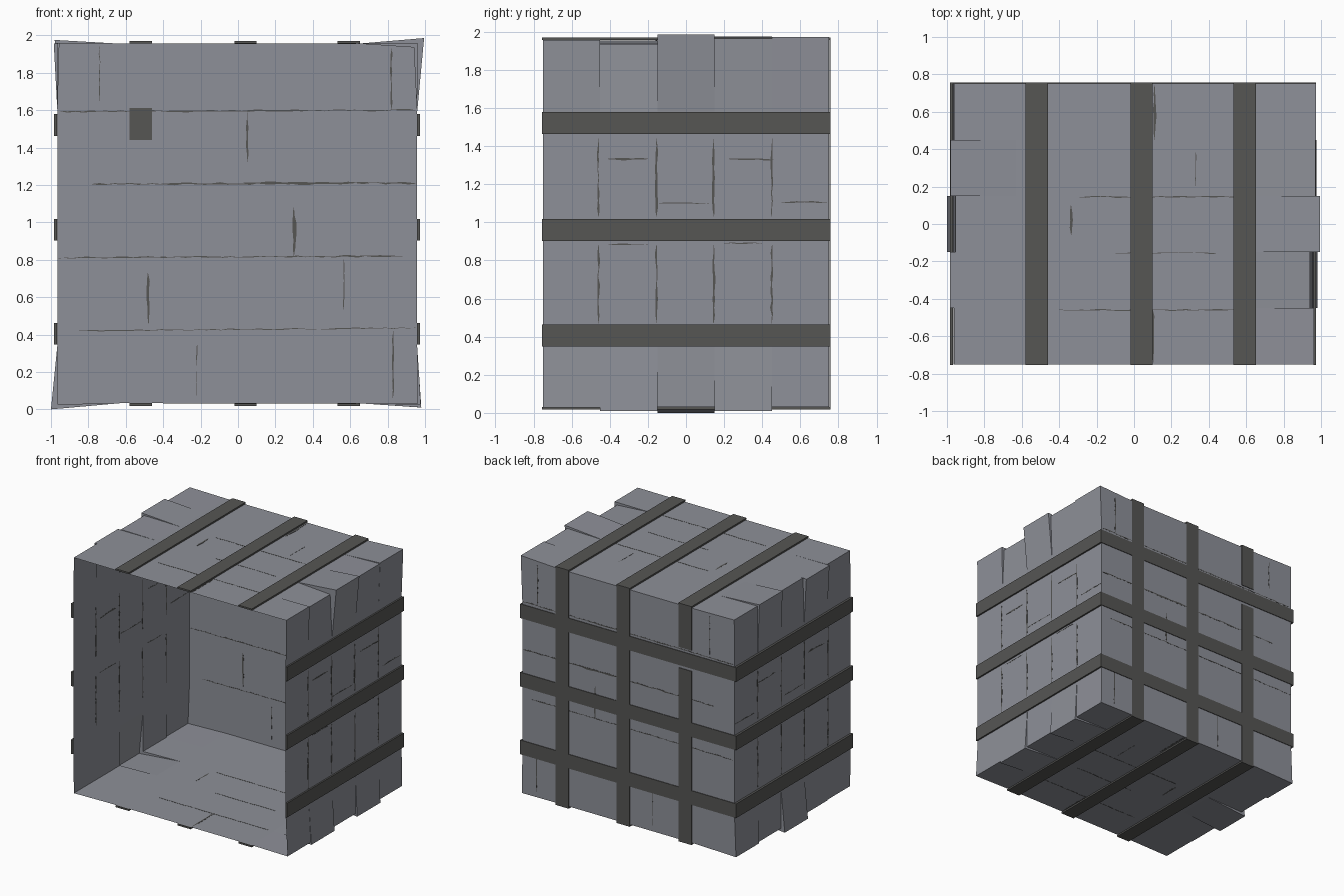
import bpy, bmesh, random
from mathutils import Vector

if "Cube" in bpy.data.objects:
    bpy.data.objects.remove(bpy.data.objects["Cube"])

random.seed(4)


def material(name, rgb):
    m = bpy.data.materials.new(name)
    m.diffuse_color = (*rgb, 1)
    m.use_nodes = True
    m.node_tree.nodes["Principled BSDF"].inputs["Base Color"].default_value = m.diffuse_color
    return m


GREY = material("wall grey", (0.27, 0.28, 0.315))
DARK = material("strap dark grey", (0.092, 0.092, 0.088))

# Wall positions
L, R, B, T, BACK = -0.965, 0.957, 0.033, 1.955, 0.75


def finish(bm, name, mat, normals=True):
    if normals:
        bmesh.ops.recalc_face_normals(bm, faces=bm.faces)
    me = bpy.data.meshes.new(name)
    bm.to_mesh(me)
    bm.free()
    me.materials.append(mat)
    ob = bpy.data.objects.new(name, me)
    bpy.context.collection.objects.link(ob)
    return ob


def add_box(bm, x0, x1, y0, y1, z0, z1):
    ret = bmesh.ops.create_cube(bm, size=1)
    for v in ret["verts"]:
        v.co = Vector(((x0 + x1) / 2 + v.co.x * (x1 - x0),
                       (y0 + y1) / 2 + v.co.y * (y1 - y0),
                       (z0 + z1) / 2 + v.co.z * (z1 - z0)))


# Shell: five slices with sprung corners, open at the front, closed at the back
# corner order: top left, top right, bottom right, bottom left
corners = [
    [(-0.962, 1.957), (0.962, 1.957), (0.974, 0.028), (-0.962, 0.028)],
    [(-0.985, 1.955), (0.94, 1.935), (0.98, 0.01), (-0.965, 0.025)],
    [(-0.955, 1.96), (0.995, 1.985), (0.96, 0.03), (-1.0, 0.0)],
    [(-0.98, 1.975), (0.97, 1.965), (0.975, 0.01), (-0.965, 0.025)],
    [(-0.962, 1.96), (0.972, 1.972), (0.962, 0.03), (-0.978, 0.022)],
]
ys = [-0.75, -0.45, -0.15, 0.15, 0.45, BACK]


def profile(c):
    return [c[0], (-0.63, T), (0.64, T), c[1], (R, 1.58), (R, 0.35),
            c[2], (0.64, B), (-0.63, B), c[3], (L, 0.35), (L, 1.58)]


bm = bmesh.new()


def ring(c, y):
    return [bm.verts.new((x, y, z)) for x, z in profile(c)]


previous = None
for i, c in enumerate(corners):
    a, b = ring(c, ys[i]), ring(c, ys[i + 1])
    for k in range(12):
        n = (k + 1) % 12
        bm.faces.new((a[k], a[n], b[n], b[k]))
    if previous:
        # step faces between neighbouring planks at the corners
        for k in (0, 3, 6, 9):
            p, n = (k - 1) % 12, (k + 1) % 12
            bm.faces.new((a[p], previous[k], a[k]))
            bm.faces.new((previous[k], a[n], a[k]))
    previous = b
bm.faces.new(previous)
bmesh.ops.remove_doubles(bm, verts=bm.verts, dist=0.0002)
finish(bm, "crate_shell", GREY)

# Straps: three around the sides and back, three around top, back and bottom
G, F = 0.002, -0.755
BO = 0.757
for i, z in enumerate((0.405, 0.96, 1.52)):
    bm = bmesh.new()
    z0, z1 = z - 0.058, z + 0.058
    add_box(bm, L - 0.02, L - G, F, BO, z0, z1)
    add_box(bm, R + G, R + 0.015, F, BO, z0, z1)
    add_box(bm, L - G, R + G, BACK + G, BO, z0, z1)
    finish(bm, f"side_strap_{i + 1}", DARK)

for i, x in enumerate((-0.52, 0.04, 0.593)):
    bm = bmesh.new()
    x0, x1 = x - 0.06, x + 0.06
    add_box(bm, x0, x1, F, BO, T + G, T + 0.015)
    add_box(bm, x0, x1, F, BO, B - 0.015, B - G)
    if i == 0:  # this strap is pushed through the wall near its top
        add_box(bm, x0, x1, BACK + G, BO, B - G, 1.44)
        add_box(bm, x0, x1, BACK + G, BO, 1.61, T + G)
        add_box(bm, x0, x1, 0.743, 0.748, 1.44, 1.61)
    else:
        add_box(bm, x0, x1, BACK + G, BO, B - G, T + G)
    finish(bm, f"upright_strap_{i + 1}", DARK)


# Cracks: jagged thin strips visible on both sides of a wall
def add_crack(bm, place, u0, v0, u1, v1, width):
    start, end = Vector((u0, v0)), Vector((u1, v1))
    d = end - start
    n = max(4, int(d.length / 0.04))
    side = Vector((-d.y, d.x)).normalized()
    last = None
    for i in range(n + 1):
        taper = 0.15 if i in (0, n) else random.uniform(0.25, 1)
        mid = start + d * (i / n) + side * random.uniform(-0.003, 0.003)
        h = side * (width * taper / 2)
        p, q = mid + h, mid - h
        row = [bm.verts.new(place(w.x, w.y, e))
               for w, e in ((p, 0.0012), (q, 0.0012), (q, -0.0012), (p, -0.0012))]
        if last:
            for k in range(4):
                m = (k + 1) % 4
                bm.faces.new((last[k], last[m], row[m], row[k]))
        last = row


def cracks(name, place, items):
    bm = bmesh.new()
    for it in items:
        add_crack(bm, place, *it)
    finish(bm, name, DARK)


cracks("back_cracks", lambda u, v, e: (u, BACK + e, v), [
    (-0.96, 0.81, 0.88, 0.82, 0.009), (-0.78, 1.205, 0.95, 1.21, 0.012),
    (0.03, 1.208, 0.46, 1.208, 0.02), (-0.95, 1.592, 0.95, 1.6, 0.01),
    (-0.85, 0.42, 0.95, 0.435, 0.006), (0.3, 0.82, 0.3, 1.08, 0.024),
    (-0.48, 0.46, -0.48, 0.73, 0.016), (0.05, 1.32, 0.05, 1.6, 0.014),
    (0.83, 0.06, 0.83, 0.42, 0.01), (0.82, 1.6, 0.82, 1.93, 0.013),
    (-0.22, 0.06, -0.22, 0.36, 0.006), (-0.74, 1.62, -0.74, 1.94, 0.005),
    (0.565, 0.52, 0.565, 0.81, 0.007)])

side_items = [(y, z0, y, z1, 0.014) for y in (-0.46, -0.155, 0.145, 0.45)
              for z0, z1 in ((0.47, 0.88), (1.03, 1.44))]
side_items += [(-0.41, 1.33, -0.2, 1.335, 0.016), (0.22, 1.33, 0.46, 1.33, 0.01),
               (-0.15, 1.1, 0.12, 1.1, 0.009), (0.5, 1.105, 0.74, 1.105, 0.008),
               (-0.41, 0.885, -0.2, 0.885, 0.01), (0.2, 0.89, 0.4, 0.89, 0.008)]
for name, x in (("left_cracks", L), ("right_cracks", R)):
    cracks(name, lambda u, v, e, x=x: (x + e, u, v), side_items)

flat_items = [(-0.3, 0.145, 0.63, 0.145, 0.008), (-0.1, -0.155, 0.45, -0.155, 0.007),
              (-0.4, -0.46, 0.6, -0.46, 0.007), (0.1, -0.74, 0.1, -0.45, 0.016),
              (0.11, 0.45, 0.11, 0.74, 0.018), (-0.335, -0.06, -0.335, 0.1, 0.018),
              (0.33, 0.2, 0.33, 0.4, 0.005)]
for name, z in (("top_cracks", T), ("floor_cracks", B)):
    cracks(name, lambda u, v, e, z=z: (u, v, z + e), flat_items)
